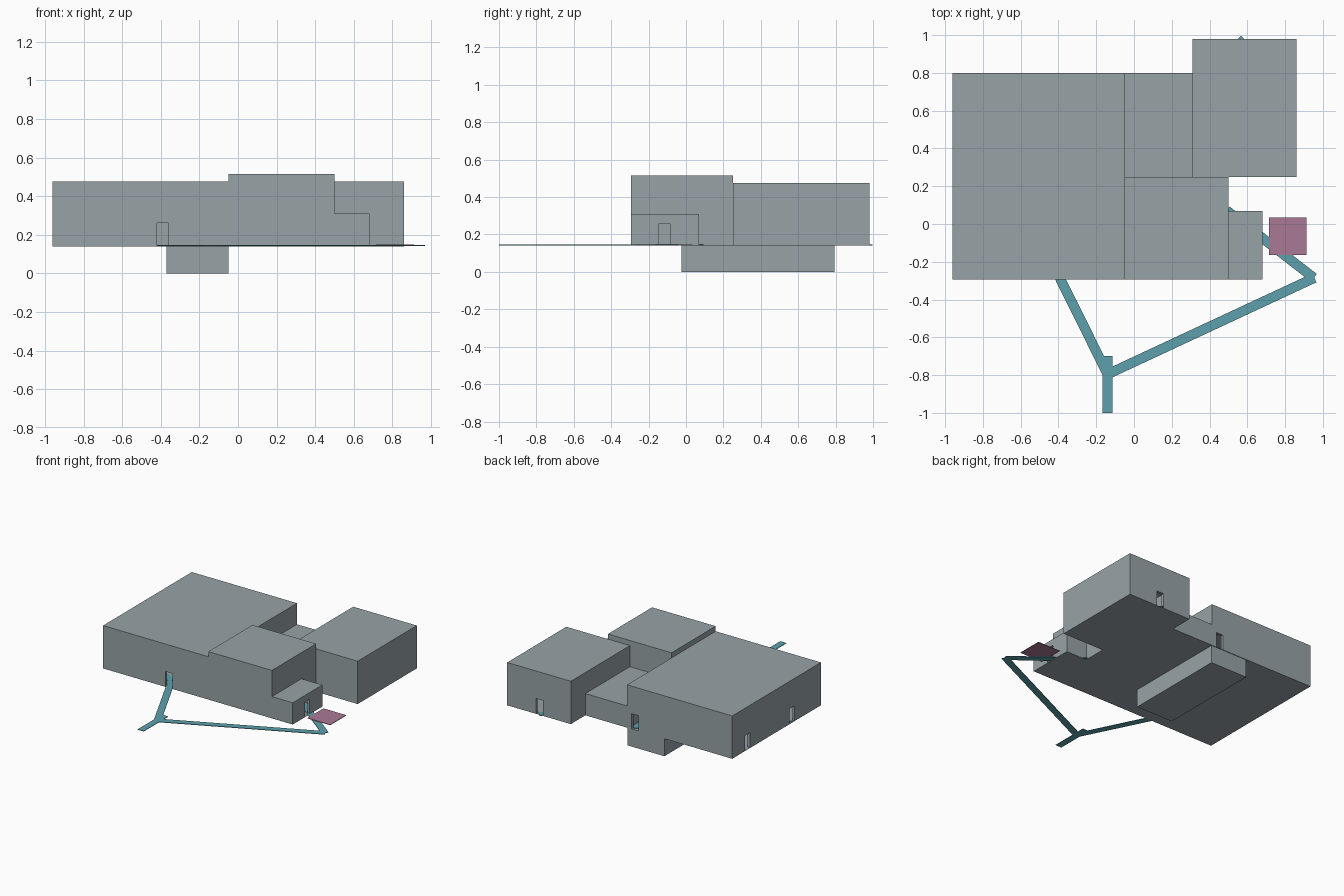
import bpy, bmesh, math
from mathutils import Vector, Matrix

if "Cube" in bpy.data.objects:
    bpy.data.objects.remove(bpy.data.objects["Cube"])


def material(name, rgb):
    m = bpy.data.materials.new(name)
    m.diffuse_color = (*rgb, 1)
    m.use_nodes = True
    m.node_tree.nodes["Principled BSDF"].inputs["Base Color"].default_value = m.diffuse_color
    return m


GREY = material("wall grey", (0.31, 0.37, 0.39))
TEAL = material("path teal", (0.107, 0.352, 0.413))
PINK = material("pad pink", (0.40, 0.19, 0.30))

GROUND, WALL = 0.14, 0.02
FLOOR = GROUND + 0.002


def box(name, lo, hi, mat):
    """Axis-aligned box between two corners."""
    lo, hi = Vector(lo), Vector(hi)
    bm = bmesh.new()
    bmesh.ops.create_cube(bm, size=1)
    bmesh.ops.scale(bm, vec=hi - lo, verts=bm.verts)
    bmesh.ops.translate(bm, vec=(lo + hi) / 2, verts=bm.verts)
    me = bpy.data.meshes.new(name)
    bm.to_mesh(me)
    bm.free()
    me.materials.append(mat)
    ob = bpy.data.objects.new(name, me)
    bpy.context.collection.objects.link(ob)
    return ob


def carve(ob, lo, hi):
    """Cut a box-shaped void from an object."""
    cutter = box("cutter", lo, hi, GREY)
    cutter.hide_render = True
    mod = ob.modifiers.new("carve", 'BOOLEAN')
    mod.operation, mod.solver, mod.object = 'DIFFERENCE', 'EXACT', cutter
    bpy.context.view_layer.objects.active = ob
    bpy.ops.object.modifier_apply(modifier=mod.name)
    bpy.data.objects.remove(cutter)


def room(name, x0, x1, y0, y1, top, doors=()):
    """Hollow flat-roofed room; each door is the centre point on a wall and the wall axis."""
    ob = box(name, (x0, y0, GROUND), (x1, y1, top), GREY)
    if doors:
        carve(ob, (x0 + WALL, y0 + WALL, FLOOR), (x1 - WALL, y1 - WALL, top - WALL))
    for x, y, axis in doors:
        dx, dy = (0.03, 0.03)
        if axis == 'x':
            dx = 0.035
        else:
            dy = 0.035
        carve(ob, (x - dx, y - dy, FLOOR), (x + dx, y + dy, 0.26))


def path(name, a, b, width=0.052):
    """Thin straight walkway strip from a to b."""
    a, b = Vector(a), Vector(b)
    d = b - a
    ob = box(name, (0, -width / 2, FLOOR), (d.length, width / 2, FLOOR + 0.004), TEAL)
    ob.data.transform(Matrix.Translation((a.x, a.y, 0)) @
                      Matrix.Rotation(math.atan2(d.y, d.x), 4, 'Z'))


# Rooms
room("main_hall", -0.96, -0.05, -0.295, 0.80, 0.475,
     [(-0.39, -0.295, 'y'), (-0.12, 0.80, 'y'), (-0.96, 0.06, 'x'), (-0.96, 0.61, 'x')])
room("connecting_room", -0.05, 0.31, 0.25, 0.80, 0.31)
room("rear_room", 0.31, 0.86, 0.25, 0.98, 0.475, [(0.58, 0.98, 'y')])
room("front_room", -0.05, 0.50, -0.295, 0.25, 0.515)
room("entrance_annex", 0.50, 0.68, -0.295, 0.07, 0.31, [(0.68, -0.115, 'x')])
box("basement", (-0.37, -0.025, 0), (-0.05, 0.795, GROUND), GREY)

# Outdoor walkways, running on through the doors
path("approach_path", (-0.141, -1.0), (-0.141, -0.70))
path("front_door_path", (-0.13, -0.815), (-0.44, -0.19))
path("long_path", (-0.15, -0.80), (0.955, -0.285))
path("annex_path", (0.952, -0.285), (0.49, 0.072))

# Indoor walkways that end at the other doors
path("west_path", (-0.94, 0.07), (-0.44, -0.19))
path("north_path", (-0.12, 0.77), (0.12, 0.53))
path("rear_path", (0.585, 0.978), (0.12, 0.53))

# Square pad by the annex
box("ground_pad", (0.715, -0.163, 0.146), (0.912, 0.034, 0.15), PINK)
